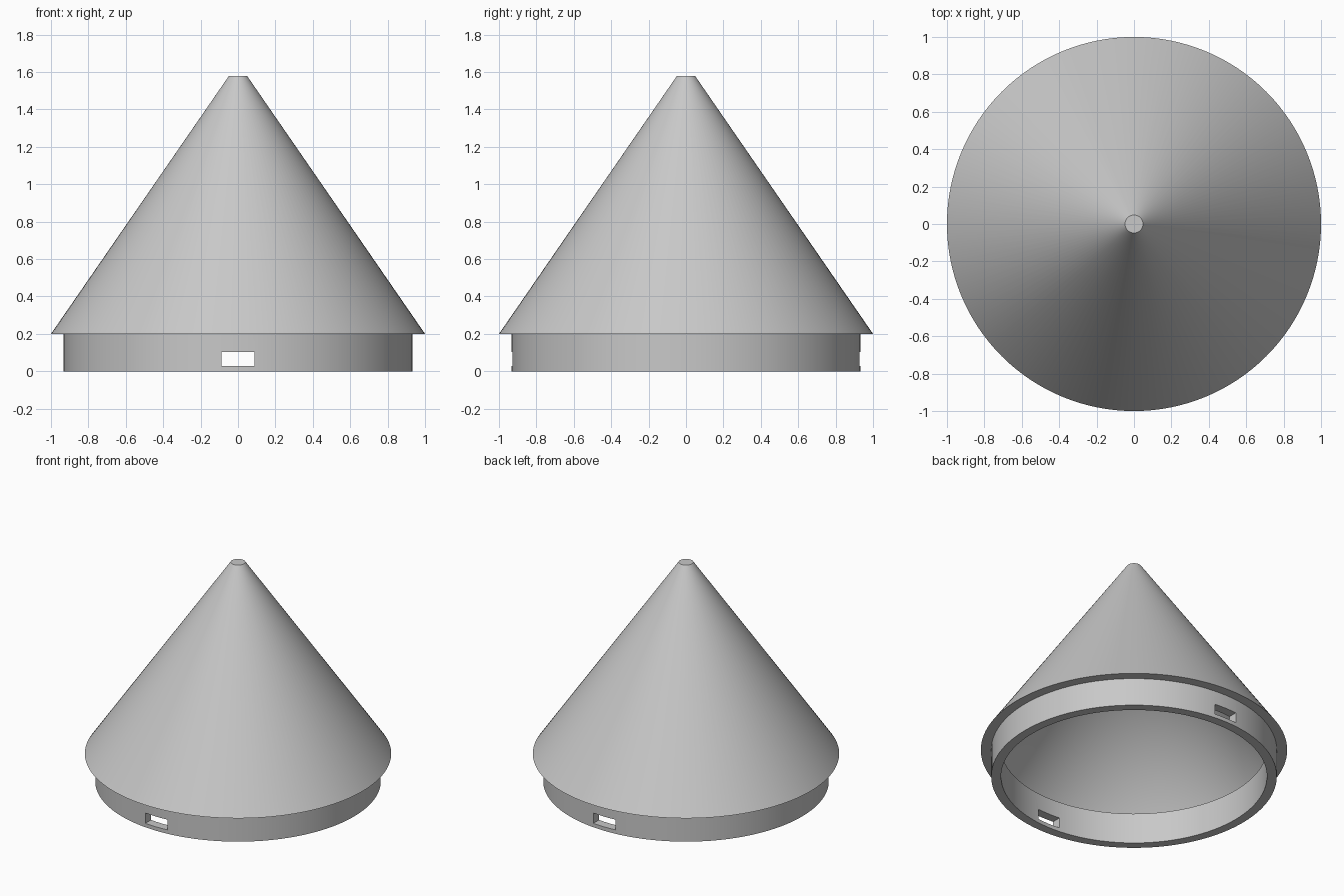
import bpy, bmesh, math

if "Cube" in bpy.data.objects:
    bpy.data.objects.remove(bpy.data.objects["Cube"])

SEGMENTS = 128

# Plain grey surface
grey = bpy.data.materials.new("grey")
grey.diffuse_color = (0.58, 0.58, 0.58, 1)
grey.use_nodes = True
grey.node_tree.nodes["Principled BSDF"].inputs["Base Color"].default_value = grey.diffuse_color


def lathe(name, profile):
    """Spin a closed (radius, height) profile around the z axis."""
    bm = bmesh.new()
    verts = [bm.verts.new((r, 0, z)) for r, z in profile]
    edges = [bm.edges.new(pair) for pair in zip(verts, verts[1:])]
    bmesh.ops.spin(bm, geom=verts + edges, cent=(0, 0, 0), axis=(0, 0, 1),
                   angle=math.tau, steps=SEGMENTS)
    bmesh.ops.remove_doubles(bm, verts=bm.verts, dist=0.0005)
    bmesh.ops.recalc_face_normals(bm, faces=bm.faces)
    mesh = bpy.data.meshes.new(name)
    bm.to_mesh(mesh)
    bm.free()
    obj = bpy.data.objects.new(name, mesh)
    bpy.context.collection.objects.link(obj)
    mesh.materials.append(grey)
    return obj


# Hollow cone with a blunt tip and overhanging lip; the straight collar
# pokes up slightly inside the cone and leaves a small ledge
cone = lathe("hollow_cone_with_collar", [
    (0, 1.58), (0.048, 1.58), (1.0, 0.2), (0.932, 0.2),
    (0.932, 0), (0.868, 0), (0.868, 0.22), (0.918, 0.22), (0, 1.52)])

# One long box cuts the front and back slots through the collar
bpy.ops.mesh.primitive_cube_add(size=1, location=(0, 0, 0.065))
cutter = bpy.context.object
cutter.name = "slot_cutter"
cutter.scale = (0.178, 2.4, 0.074)
cutter.data.materials.append(grey)
cutter.hide_render = True

slots = cone.modifiers.new("slots", "BOOLEAN")
slots.operation = "DIFFERENCE"
slots.solver = "EXACT"
slots.object = cutter

bpy.ops.object.select_all(action="DESELECT")
cone.select_set(True)
bpy.context.view_layer.objects.active = cone
bpy.ops.object.modifier_apply(modifier="slots")
bpy.data.objects.remove(cutter)

# Smooth round walls, crisp rims and slot edges
bpy.ops.object.shade_smooth_by_angle(angle=math.radians(25))
